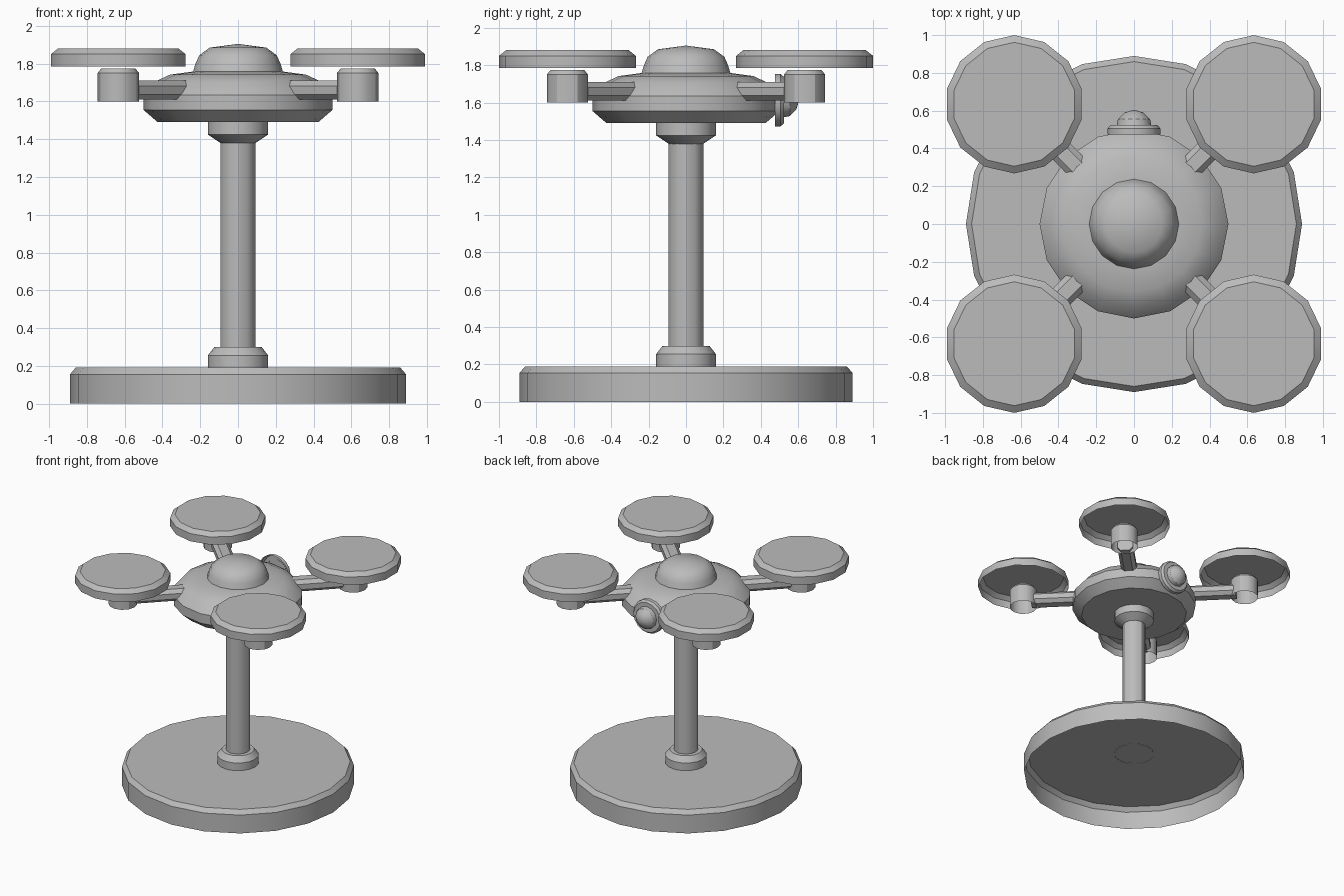
import bpy, bmesh, math
from mathutils import Matrix, Vector

if "Cube" in bpy.data.objects:
    bpy.data.objects.remove(bpy.data.objects["Cube"])

grey = bpy.data.materials.new("mid grey")
grey.diffuse_color = (0.5, 0.5, 0.5, 1)
grey.use_nodes = True
grey.node_tree.nodes["Principled BSDF"].inputs["Base Color"].default_value = grey.diffuse_color


def finish(name, bm):
    me = bpy.data.meshes.new(name)
    bm.to_mesh(me)
    bm.free()
    me.materials.append(grey)
    ob = bpy.data.objects.new(name, me)
    bpy.context.collection.objects.link(ob)
    bpy.ops.object.select_all(action='DESELECT')
    ob.select_set(True)
    bpy.context.view_layer.objects.active = ob
    bpy.ops.object.shade_smooth_by_angle(angle=math.radians(30))
    return ob


def lathe(name, profile, n, loc=(0, 0, 0), cap_bottom=False, cap_top=True, turn=None):
    """Spin (radius, height) points, listed bottom to top, into an n-sided shell."""
    bm = bmesh.new()
    rings = []
    for r, z in profile:
        if r == 0:
            rings.append([bm.verts.new((0, 0, z))] * n)
        else:
            rings.append([bm.verts.new((r * math.cos(a), r * math.sin(a), z))
                          for a in (math.pi / 2 + 2 * math.pi * i / n for i in range(n))])
    for lo, hi in zip(rings, rings[1:]):
        for i in range(n):
            j = (i + 1) % n
            vs = list(dict.fromkeys((lo[i], lo[j], hi[j], hi[i])))
            bm.faces.new(vs)
    if cap_bottom:
        bm.faces.new(rings[0][::-1])
    if cap_top and profile[-1][0] > 0:
        bm.faces.new(rings[-1])
    if turn:
        bm.transform(turn)
    bm.transform(Matrix.Translation(loc))
    return finish(name, bm)


# Stand: base shell (open underneath), collars and pole
lathe("base", [(0.89, 0), (0.89, 0.155), (0.86, 0.19)], 20)
lathe("lower_collar", [(0.16, 0.188), (0.16, 0.255), (0.125, 0.3)], 16)
lathe("pole", [(0.093, 0.19), (0.093, 1.48)], 12, cap_top=False)
lathe("upper_collar", [(0.093, 1.38), (0.16, 1.425), (0.16, 1.495)], 16,
      cap_bottom=True, cap_top=False)

# Body and dome
lathe("body", [(0.425, 1.49), (0.5, 1.555), (0.5, 1.635), (0.44, 1.705),
               (0.36, 1.742), (0.24, 1.758)], 16, cap_bottom=True)
lathe("dome", [(0.24, 1.75), (0.225, 1.80), (0.205, 1.845), (0.15, 1.885), (0, 1.905)], 16)

# Camera on the back, facing +y
face_back = Matrix.Rotation(-math.pi / 2, 4, 'X')
lathe("camera_plate", [(0.14, 0.475), (0.14, 0.505), (0.125, 0.523)], 16,
      (0, 0, 1.613), turn=face_back)
lathe("camera_lens", [(0.092, 0.52), (0.085, 0.555), (0.05, 0.59), (0, 0.605)], 12,
      (0, 0, 1.613), turn=face_back)


# Arm: chamfered bar running outward from the body
def arm(name, angle):
    bm = bmesh.new()
    bmesh.ops.create_cube(bm, size=1)
    bm.transform(Matrix.Translation((0.595, 0, 1.66)) @ Matrix.Diagonal((0.47, 0.125, 0.1, 1)))
    edges = [e for e in bm.edges
             if abs((e.verts[0].co - e.verts[1].co).normalized().dot(Vector((1, 0, 0)))) > 0.9]
    bmesh.ops.bevel(bm, geom=edges, offset=0.028, segments=1, affect='EDGES')
    bm.transform(Matrix.Rotation(angle, 4, 'Z'))
    finish(name, bm)


# Four arms with motors and rotor discs
C = 0.634
for sx, sy, tag in ((1, 1, "back_right"), (-1, 1, "back_left"),
                    (-1, -1, "front_left"), (1, -1, "front_right")):
    arm("arm_" + tag, math.atan2(sy, sx))
    at = (sx * C, sy * C, 0)
    lathe("motor_" + tag, [(0.11, 1.6), (0.11, 1.75), (0.09, 1.775)], 12, at)
    lathe("rotor_" + tag, [(0.366, 1.785), (0.366, 1.85), (0.328, 1.88)], 14, at)
